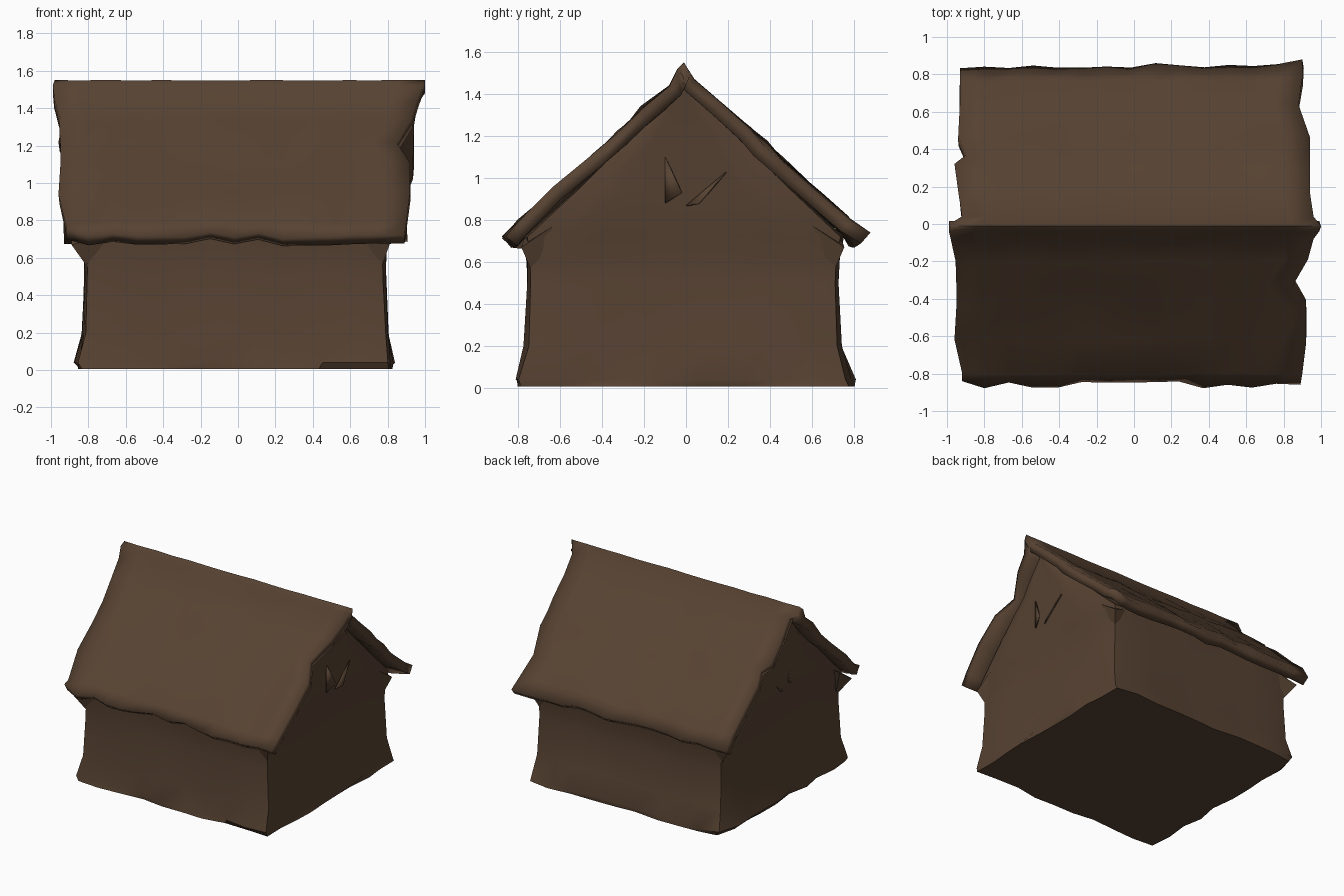
import bpy, bmesh, math, random
from mathutils import Vector

random.seed(4)
default = bpy.data.objects.get("Cube")
if default:
    bpy.data.objects.remove(default)

brown = bpy.data.materials.new("weathered_brown")
colour = (0.095, 0.055, 0.032, 1)
brown.use_nodes = True
brown.diffuse_color = colour
shader = brown.node_tree.nodes["Principled BSDF"]
shader.inputs["Base Color"].default_value = colour
shader.inputs["Roughness"].default_value = 0.9


def jitter(amount):
    return random.uniform(-amount, amount)


def finish(bm, name, angle=40, thickness=0):
    mesh = bpy.data.meshes.new(name)
    bm.to_mesh(mesh)
    bm.free()
    mesh.materials.append(brown)
    part = bpy.data.objects.new(name, mesh)
    bpy.context.collection.objects.link(part)
    if thickness:
        solid = part.modifiers.new("thickness", "SOLIDIFY")
        solid.thickness = thickness
        solid.offset = -1
    bpy.ops.object.select_all(action="DESELECT")
    part.select_set(True)
    bpy.context.view_layer.objects.active = part
    bpy.ops.object.shade_smooth_by_angle(angle=math.radians(angle))
    return part


def skin(bm, rows, closed=False):
    """Join neighbouring rows of points with quads."""
    grid = [[bm.verts.new(p) for p in row] for row in rows]
    count = len(grid[0])
    for low, high in zip(grid, grid[1:]):
        for i in range(count if closed else count - 1):
            j = (i + 1) % count
            bm.faces.new((low[i], low[j], high[j], high[i]))
    return grid


# Walls: rectangular rings lofted from the flared foot up into the gables
def ring(z, left, right, front, back, wobble, steps=9):
    corners = [(left, front), (right, front), (right, back), (left, back)]
    points = []
    for k in range(4):
        a, b = Vector(corners[k]), Vector(corners[(k + 1) % 4])
        for s in range(steps):
            p = a.lerp(b, s / steps)
            if s == 0:
                p *= 0.98
            points.append((p.x + jitter(wobble), p.y + jitter(wobble), z))
    return points


wall_levels = [
    (0.005, -0.84, 0.81, -0.79, 0.79, 0.02),
    (0.04, -0.86, 0.82, -0.8, 0.79, 0.02),
    (0.2, -0.83, 0.8, -0.77, 0.74, 0.006),
    (0.5, -0.82, 0.79, -0.755, 0.725, 0.003),
    (0.62, -0.82, 0.79, -0.76, 0.73, 0.004),
    (0.72, -0.84, 0.81, -0.77, 0.75, 0.004),
    (0.95, -0.86, 0.83, -0.52, 0.5, 0.004),
    (1.2, -0.87, 0.84, -0.26, 0.24, 0.003),
    (1.42, -0.89, 0.87, -0.04, 0.01, 0.002),
]
bm = bmesh.new()
loops = skin(bm, [ring(*level) for level in wall_levels], closed=True)
bm.faces.new(reversed(loops[0]))
bm.faces.new(loops[-1])
finish(bm, "walls")

# Roof: uneven sheet, each row is y, z, left end, right end
roof_rows = [
    (-0.86, 0.72, -0.93, 0.89),
    (-0.8, 0.79, -0.92, 0.9),
    (-0.62, 0.95, -0.96, 0.92),
    (-0.45, 1.1, -0.95, 0.92),
    (-0.32, 1.22, -0.95, 0.85),
    (-0.2, 1.33, -0.95, 0.93),
    (-0.08, 1.44, -0.98, 0.96),
    (-0.04, 1.52, -0.99, 0.99),
    (-0.01, 1.55, -0.98, 1.0),
    (0.04, 1.47, -0.92, 0.96),
    (0.18, 1.34, -0.94, 0.94),
    (0.31, 1.23, -0.96, 0.94),
    (0.38, 1.17, -0.9, 0.94),
    (0.46, 1.09, -0.94, 0.94),
    (0.65, 0.92, -0.93, 0.88),
    (0.77, 0.81, -0.93, 0.9),
    (0.85, 0.72, -0.93, 0.9),
]
columns = 15
rows = []
for r, (y, z, left, right) in enumerate(roof_rows):
    eave = r in (0, len(roof_rows) - 1)
    ridge = abs(y) < 0.1
    row = []
    for c in range(columns):
        t = c / (columns - 1)
        x = left + (right - left) * t
        end = c in (0, columns - 1)
        rough = 0.003 if ridge else 0.018 if eave or end else 0.009
        shift = 0 if ridge else jitter(rough)
        row.append((x, y + shift, z + jitter(rough)))
    rows.append(row)
# Horned eave corners
rows[0][0] = (-0.92, -0.84, 0.76)
rows[-1][-1] = (0.9, 0.88, 0.74)
bm = bmesh.new()
skin(bm, rows)
finish(bm, "roof", angle=45, thickness=0.07)

# Corner gussets: lumps tucked beneath the four eave corners
for side, end, reach in (("left", -0.82, 0.07), ("right", 0.79, 0.02)):
    for place, depth in (("front", -0.755), ("back", 0.725)):
        sx, sy = math.copysign(1, end), math.copysign(1, depth)
        bm = bmesh.new()
        tip = bm.verts.new((end - sx * 0.03, depth - sy * 0.03, 0.53))
        top = [bm.verts.new(p) for p in (
            (end - sx * 0.15, depth + sy * 0.01, 0.73),
            (end + sx * reach, depth + sy * 0.03, 0.67),
            (end + sx * reach, depth - sy * 0.12, 0.77),
            (end - sx * 0.1, depth - sy * 0.1, 0.78))]
        bm.faces.new(top)
        for i in range(4):
            bm.faces.new((top[i], tip, top[(i + 1) % 4]))
        bmesh.ops.recalc_face_normals(bm, faces=bm.faces)
        finish(bm, f"{place}_{side}_gusset", angle=60)


# Torn slivers on both gables
def sliver(name, *points):
    bm = bmesh.new()
    bm.faces.new([bm.verts.new(p) for p in points])
    finish(bm, name, thickness=0.008)


for sign, side in ((1, "right"), (-1, "left")):
    x = 0.84 * sign
    sliver(f"{side}_gable_sliver", (x, -0.1, 0.88), (x + 0.03 * sign, -0.02, 0.93), (x, -0.1, 1.1))
    sliver(f"{side}_gable_flap", (x, 0, 0.87), (x + 0.03 * sign, 0.06, 0.88), (x, 0.19, 1.03))
